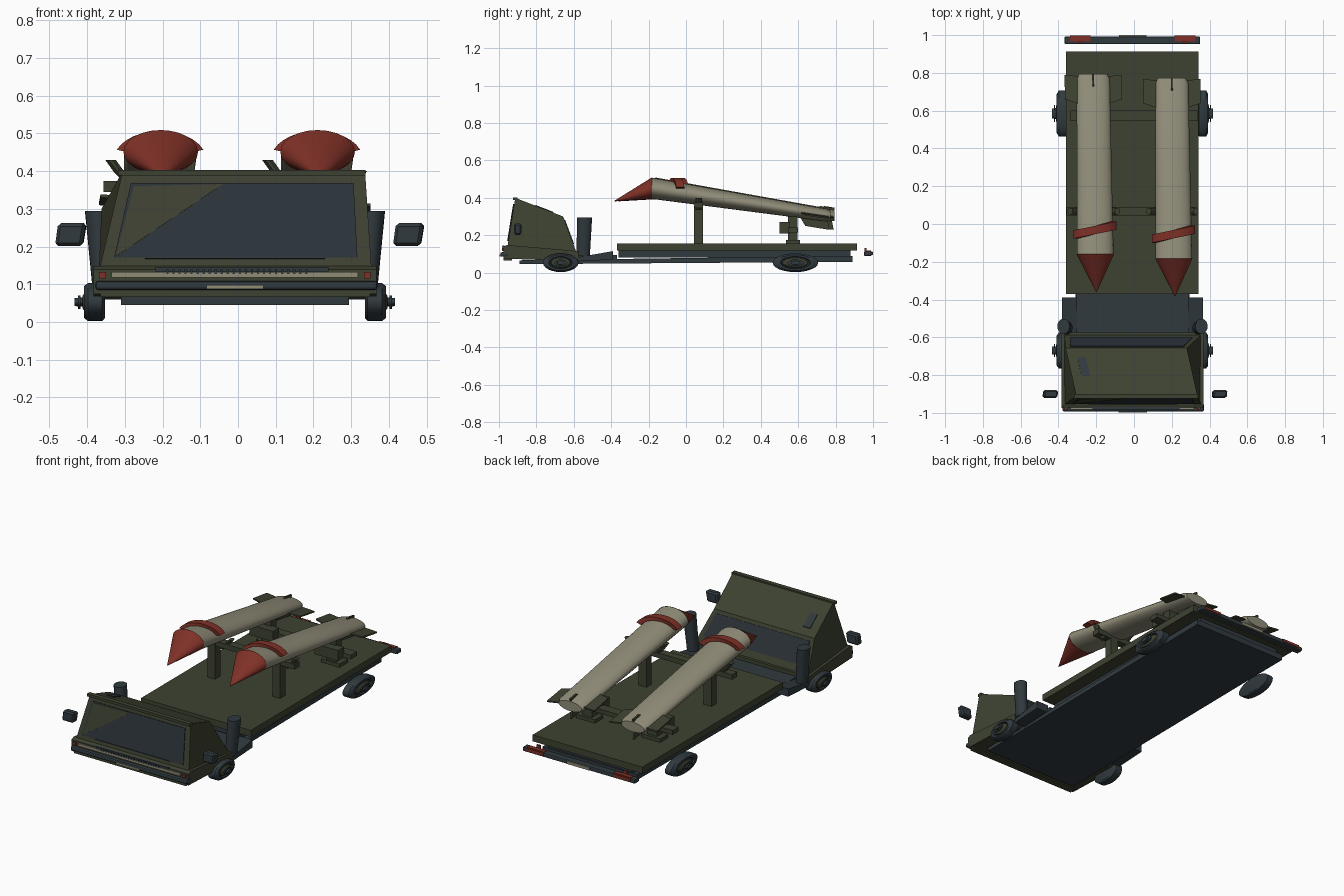
import bpy, bmesh, math
from mathutils import Vector

cube = bpy.data.objects.get("Cube")
if cube:
    bpy.data.objects.remove(cube)


def material(name, rgb):
    m = bpy.data.materials.new(name)
    m.use_nodes = True
    m.diffuse_color = (*rgb, 1)
    m.node_tree.nodes["Principled BSDF"].inputs["Base Color"].default_value = (*rgb, 1)
    return m


OLIVE = material("olive paint", (.048, .055, .031))
SLATE = material("slate rubber", (.03, .042, .049))
GLASS = material("dark glass", (.026, .035, .043))
BEIGE = material("beige paint", (.28, .265, .19))
RED = material("red paint", (.21, .03, .02))


def finish(name, bm, mat, smooth=False):
    bmesh.ops.recalc_face_normals(bm, faces=bm.faces[:])
    me = bpy.data.meshes.new(name)
    bm.to_mesh(me)
    bm.free()
    me.materials.append(mat)
    ob = bpy.data.objects.new(name, me)
    bpy.context.scene.collection.objects.link(ob)
    if smooth:
        bpy.ops.object.select_all(action='DESELECT')
        ob.select_set(True)
        bpy.context.view_layer.objects.active = ob
        bpy.ops.object.shade_smooth_by_angle(angle=math.radians(40))
    return ob


def loft(name, rings, mat, smooth=False):
    """Skin a list of equal point rings and cap both ends."""
    bm = bmesh.new()
    loops = [[bm.verts.new(p) for p in r] for r in rings]
    n = len(loops[0])
    for a, b in zip(loops, loops[1:]):
        for i in range(n):
            j = (i + 1) % n
            bm.faces.new((a[i], a[j], b[j], b[i]))
    bm.faces.new(loops[0])
    bm.faces.new(loops[-1])
    return finish(name, bm, mat, smooth)


def box(name, x, y, z, mat, bevel=0):
    rings = [[(x[0], y[0], h), (x[1], y[0], h), (x[1], y[1], h), (x[0], y[1], h)] for h in z]
    ob = loft(name, rings, mat)
    if bevel:
        b = ob.modifiers.new("soft edges", 'BEVEL')
        b.width, b.segments = bevel, 2
    return ob


def panel(name, quad, uvs, mat, lift=.004):
    """Thin plate lying on a quad (bottom left, bottom right, top right, top left)."""
    bl, br, tr, tl = map(Vector, quad)
    normal = (br - bl).cross(tl - bl).normalized()
    pts = [bl.lerp(br, u).lerp(tl.lerp(tr, u), v) for u, v in uvs]
    return loft(name, [pts, [p + normal * lift for p in pts]], mat)


def rect(u0, u1, v0, v1):
    return [(u0, v0), (u1, v0), (u1, v1), (u0, v1)]


def oval(c, ra, rb, axis, n=20):
    """Ellipse of points round c, facing along the given axis."""
    pts = []
    for i in range(n):
        a = math.tau * i / n
        p, q = ra * math.cos(a), rb * math.sin(a)
        off = {'x': (0, p, q), 'y': (p, 0, q), 'z': (p, q, 0)}[axis]
        pts.append(Vector(c) + Vector(off))
    return pts


CX = -.008  # centre line of the vehicle

# Chassis and load bed
loft("chassis", [[(x, y, z) for x, z in ((-.31, a), (.295, a), (.295, b), (-.31, b))]
                 for y, a, b in ((-.89, .045, .066), (.89, .058, .09))], SLATE)
box("load_bed", (-.36, .341), (-.37, .913), (.117, .155), OLIVE)
box("bed_riser", (-.28, .265), (-.36, .88), (.08, .12), SLATE)
box("rear_deck", (-.305, .29), (-.6, -.37), (.07, .095), SLATE)

# Wheels: oval tyre, olive rim and stub hub
for side, label in ((1, "left"), (-1, "right")):
    for y, r, pos in ((-.67, .095, "front"), (.585, .122, "rear")):
        def ring(off, k):
            return oval((CX + side * off, y, .053), r * k, .05 * k, 'x', 24)
        loft(f"{pos}_{label}_tyre", [ring(.345, .85), ring(.352, 1), ring(.39, 1), ring(.401, .84),
                                     ring(.401, .66), ring(.392, .62)], SLATE, True)
        loft(f"{pos}_{label}_rim", [ring(.39, .58), ring(.398, .52), ring(.405, .3)], OLIVE)
        loft(f"{pos}_{label}_hub", [ring(.39, .24), ring(.425, .22)], SLATE)
        loft(f"{pos}_{label}_hub_flange", [ring(.41, .36), ring(.416, .36)], SLATE)
    # Rear mudguard ramp and leaning stack behind the cab
    xs = sorted((CX + side * .294, CX + side * .373))
    loft(f"{label}_mudguard", [[(x, -.58, .06), (x, -.39, .07), (x, -.39, .115), (x, -.58, .082)] for x in xs], SLATE)
    loft(f"{label}_stack", [oval((CX + side * .348, -.55, .09), .03, .036, 'z'),
                            oval((CX + side * .365, -.542, .295), .033, .04, 'z')], SLATE, True)
    # Wing mirror
    xm = .448 * side
    loft(f"{label}_mirror", [[(xm - .038 + s, y, .202), (xm + .034 + s, y, .202),
                              (xm + .044 + s, y, .262), (xm - .03 + s, y, .262)]
                             for y, s in ((-.92, 0), (-.88, .004))], SLATE).modifiers.new("soft", 'BEVEL').width = .008

# Cab shell: wedge with a roof that falls towards the back
front = [(-.37, -.956, .13), (.355, -.956, .13), (.337, -.913, .4), (-.306, -.913, .4)]
back = [(.355, -.587, .112), (-.37, -.587, .112), (-.362, -.657, .3), (.28, -.657, .3)]
roof = [front[3], front[2], back[3], back[2]]
loft("cab_shell", [front, [back[1], back[0], back[3], back[2]]], OLIVE)
panel("windscreen", front, rect(.045, .95, .15, .88), GLASS)
panel("windscreen_corner", front, [(.05, .16), (.06, .85), (.42, .87)], OLIVE, .006)
panel("windscreen_sill", front, rect(.16, .83, .14, .155), SLATE, .007)
panel("rear_window", back, rect(.04, .96, .22, .9), GLASS)
panel("roof_hatch", roof, rect(.08, .15, .42, .8), SLATE)
box("visor", (-.318, .338), (-.925, -.9), (.388, .403), OLIVE)

# Lower cab body, grille, lamps and bumper
loft("cab_base", [[(x, -.975, .075), (x, -.62, .062), (x, -.575, .075), (x, -.575, .115), (x, -.955, .148), (x, -.975, .14)]
                  for x in (-.383, .367)], OLIVE)
box("grille", (-.22, .24), (-.981, -.97), (.134, .145), SLATE)
box("front_trim", (-.335, .318), (-.983, -.97), (.118, .133), BEIGE)
for i in range(24):
    x = -.19 + i * .016
    box(f"grille_slot_{i + 1}", (x, x + .006), (-.985, -.98), (.128, .14), SLATE)
for label, x in (("right", -.359), ("left", .343)):
    box(f"{label}_front_lamp", (x - .009, x + .009), (-.984, -.97), (.116, .133), RED)
box("front_bumper", (-.378, .37), (-.993, -.95), (.085, .109), SLATE, .008)
box("front_plate", (-.083, .068), (-.998, -.99), (.087, .098), BEIGE)
box("front_skirt", (-.365, .35), (-.975, -.93), (.066, .085), OLIVE)

# Rear bumper with lamps
box("rear_bumper", (-.368, .35), (.952, .993), (.089, .114), SLATE, .006)
box("rear_plate", (-.08, .065), (.985, 1), (.094, .11), BEIGE)
for label, x in (("right", -.285), ("left", .27)):
    box(f"{label}_rear_lamp", (x - .055, x + .055), (.965, .99), (.112, .118), RED)
    box(f"{label}_rear_lamp_face", (x - .055, x + .055), (.99, .997), (.098, .114), RED)
    box(f"{label}_rear_marker", (x - .012, x + .012), (.955, .965), (.112, .133), RED)

# Cradle cross bars
box("front_crossbar", (-.357, .33), (.045, .09), (.345, .374), OLIVE)
box("rear_crossbar", (-.335, .34), (.545, .6), (.215, .24), OLIVE)

# Two rockets on their supports
for label, cx, dy in (("right", -.213, .01), ("left", .203, -.012)):
    def centre(y):
        return Vector((cx + .008 - .012 * (y + .17), y + dy, .451 - .154 * (y + .17)))

    def section(y, k=1):
        t = (y + .17) / .96
        return oval(centre(y), (.097 - .01 * t) * k, (.057 - .024 * t) * k, 'y', 24)
    loft(f"{label}_rocket_body", [section(-.17), section(.3), section(.76), section(.785, .85)], BEIGE, True)
    tip = centre(-.17) + Vector((.006, -.2, -.068))
    loft(f"{label}_rocket_nose", [section(-.17, 1.02), oval(tip, .002, .002, 'y', 24)], RED, True)

    # Red saddle over the upper half
    c = centre(-.04)
    arcs = []
    for i in range(13):
        a = math.radians(20 + i * 140 / 12)
        d = Vector((math.cos(a) * .1, 0, math.sin(a) * .062))
        slant = Vector((0, math.cos(a) * .025, 0))
        arcs.append([c + slant + d * k + Vector((0, s, 0))
                     for k, s in ((.9, -.024), (1.22, -.024), (1.22, .02), (.9, .02))])
    loft(f"{label}_rocket_band", arcs, RED, True)

    # Tail fins
    for fin, d, th in (("outer", (1, 0, -.1), (0, 0, .004)), ("inner", (-1, 0, .06), (0, 0, .004)),
                       ("upper", (0, 0, .29), (.005, 0, 0)), ("lower", (0, 0, -.5), (.005, 0, 0))):
        d, th = Vector(d), Vector(th)
        shape = [centre(y) + d * reach for y, reach in ((.62, .06), (.65, .15), (.78, .152), (.77, .06))]
        if fin == "upper":
            shape = [centre(y) + d * reach for y, reach in ((.71, .1), (.73, .15), (.785, .15), (.78, .05))]
        loft(f"{label}_{fin}_fin", [[p - th for p in shape], [p + th for p in shape]], OLIVE)

    # Front post with curved claws, rear post with foot and clamp
    px = cx + .012
    box(f"{label}_front_post", (px - .025, px + .025), (.042, .09), (.155, .36), OLIVE)
    box(f"{label}_rear_post", (px - .03, px + .03), (.545, .595), (.155, .3), OLIVE)
    box(f"{label}_rear_foot", (px - .06, px + .06), (.535, .61), (.155, .175), OLIVE)
    box(f"{label}_rear_clamp", (px - .075, px + .075), (.5, .555), (.21, .27), OLIVE)
    for side, rise in ((-1, .02), (1, -.01)):
        path = ((.07, .345), (.1, .375), (.125, .41))
        loft(f"{label}_claw_{'outer' if side > 0 else 'inner'}",
             [oval((cx + side * x, .068, z + rise), .014, .018, 'z', 10) for x, z in path], OLIVE, True)
